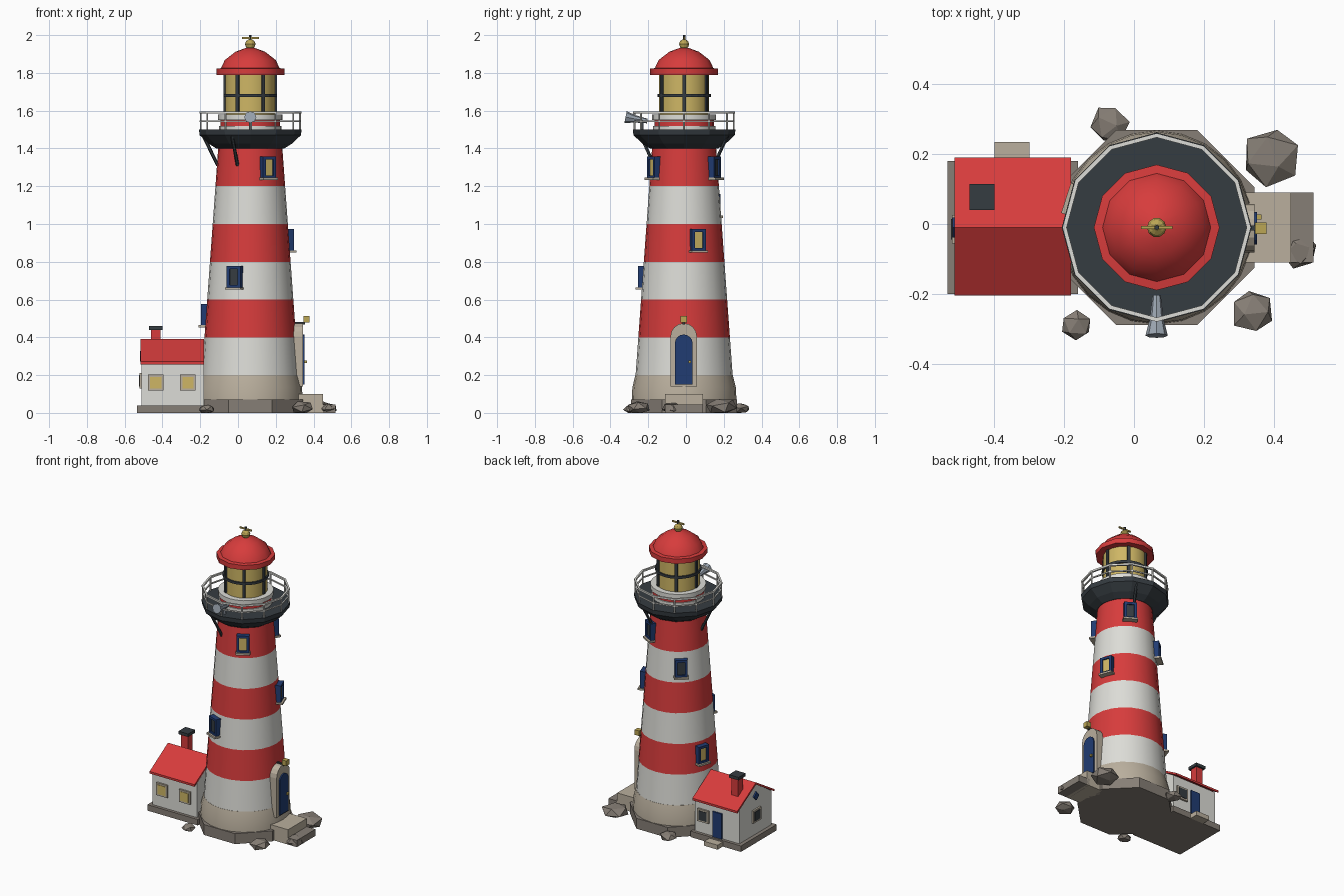
import bpy, bmesh, math, random
from mathutils import Matrix, Vector

cube = bpy.data.objects.get("Cube")
if cube:
    bpy.data.objects.remove(cube, do_unlink=True)

random.seed(4)
CX, CY = 0.065, -0.01


def material(name, r, g, b):
    m = bpy.data.materials.new(name)
    m.use_nodes = True
    m.diffuse_color = (r, g, b, 1)
    m.node_tree.nodes["Principled BSDF"].inputs["Base Color"].default_value = (r, g, b, 1)
    return m


RED = material("signal red", 0.68, 0.045, 0.045)
WHITE = material("white paint", 0.72, 0.72, 0.68)
STONE = material("pale stone", 0.49, 0.43, 0.34)
ROCK = material("grey rock", 0.24, 0.21, 0.18)
DARK = material("dark iron", 0.036, 0.045, 0.053)
BLUE = material("navy blue", 0.015, 0.045, 0.17)
YELLOW = material("lit glass", 0.62, 0.47, 0.13)
GOLD = material("brass", 0.50, 0.38, 0.09)
STEEL = material("horn steel", 0.32, 0.37, 0.43)
smooth_parts = []


def finish(name, bm, mats):
    bmesh.ops.recalc_face_normals(bm, faces=bm.faces)
    mesh = bpy.data.meshes.new(name)
    bm.to_mesh(mesh)
    bm.free()
    for m in mats:
        mesh.materials.append(m)
    ob = bpy.data.objects.new(name, mesh)
    bpy.context.collection.objects.link(ob)
    return ob


def box(name, center, size, mat, frame=Matrix()):
    bm = bmesh.new()
    m = frame @ Matrix.Translation(center) @ Matrix.Diagonal((*size, 1))
    bmesh.ops.create_cube(bm, size=1, matrix=m)
    return finish(name, bm, [mat])


def span(name, lo, hi, mat):
    lo, hi = Vector(lo), Vector(hi)
    return box(name, (lo + hi) / 2, hi - lo, mat)


def lathe(name, profile, mats, sides=12, phase=0.0, smooth=False, ring=False):
    """Turn (radius, z) points about the tower axis; one material per segment."""
    bm = bmesh.new()
    loops = []
    for r, z in profile:
        loops.append([bm.verts.new((CX + r * math.cos(a), CY + r * math.sin(a), z))
                      for a in (phase + math.tau * i / sides for i in range(sides))])
    pairs = list(zip(loops, loops[1:] + loops[:1])) if ring else list(zip(loops, loops[1:]))
    for k, (a, b) in enumerate(pairs):
        for i in range(sides):
            j = (i + 1) % sides
            bm.faces.new((a[i], a[j], b[j], b[i])).material_index = k % len(mats)
    if not ring:
        bm.faces.new(loops[0])
        bm.faces.new(loops[-1]).material_index = (len(loops) - 2) % len(mats)
    ob = finish(name, bm, mats)
    if smooth:
        smooth_parts.append(ob)
    return ob


def hoop(name, r, z, t, mat, sides=12):
    return lathe(name, [(r - t, z - t), (r + t, z - t), (r + t, z + t), (r - t, z + t)],
                 [mat], sides, ring=True)


def rod(name, a, b, r1, mat, r2=None, sides=6):
    a, b = Vector(a), Vector(b)
    m = Matrix.Translation((a + b) / 2) @ (b - a).to_track_quat('Z', 'Y').to_matrix().to_4x4()
    bm = bmesh.new()
    bmesh.ops.create_cone(bm, cap_ends=True, segments=sides, radius1=r1,
                          radius2=r1 if r2 is None else r2, depth=(b - a).length, matrix=m)
    return finish(name, bm, [mat])


def prism(name, outline, depth, mat, frame):
    """Extrude a local (y, z) outline along local x."""
    bm = bmesh.new()
    face = bm.faces.new([bm.verts.new((0, y, z)) for y, z in outline])
    new = bmesh.ops.extrude_face_region(bm, geom=[face])["geom"]
    bmesh.ops.translate(bm, vec=(depth, 0, 0),
                        verts=[v for v in new if isinstance(v, bmesh.types.BMVert)])
    bm.transform(frame)
    return finish(name, bm, [mat])


def polar(angle, r, z):
    a = math.radians(angle)
    return Vector((CX + r * math.cos(a), CY + r * math.sin(a), z))


def facing(pos, angle):
    return Matrix.Translation(pos) @ Matrix.Rotation(math.radians(angle), 4, 'Z')


# Tower: plinth, stone foot and painted stripes
lathe("plinth", [(0.303, 0), (0.303, 0.07)], [ROCK], 8, math.pi / 8)
lathe("stone_foot", [(0.277, 0.07), (0.274, 0.135), (0.258, 0.2)], [STONE], 24, smooth=True)
tower_r = lambda z: 0.257 - 0.0725 * (z - 0.2)
lathe("striped_tower", [(tower_r(0.2 * k), 0.2 * k) for k in range(1, 8)],
      [WHITE, RED], 24, smooth=True)

# Gallery, railing and brackets
lathe("gallery_deck", [(0.18, 1.4), (0.22, 1.425), (0.268, 1.47), (0.272, 1.5)], [DARK])
for z, t in ((1.59, 0.006), (1.545, 0.004)):
    hoop("gallery_rail", 0.264, z, t, WHITE)
for i in range(12):
    rod("rail_post", polar(30 * i, 0.263, 1.5), polar(30 * i, 0.263, 1.59), 0.005, WHITE)
for angle in (67, 180, 247):
    rod("gallery_bracket", polar(angle, 0.172, 1.31), polar(angle, 0.25, 1.47), 0.009, DARK)

# Lantern room
lathe("lantern_curb", [(0.165, 1.5), (0.165, 1.52)], [WHITE], 24, smooth=True)
lathe("lantern_drum", [(0.158, 1.52), (0.158, 1.555)], [RED], 24, smooth=True)
lathe("lantern_sill", [(0.17, 1.55), (0.17, 1.58)], [WHITE], 24, smooth=True)
lathe("lantern_glass", [(0.133, 1.58), (0.133, 1.8)], [YELLOW], 24, smooth=True)
hoop("glazing_ring", 0.134, 1.68, 0.008, DARK, 24)
for i in range(6):
    box("glazing_bar", (0, 0, 0), (0.016, 0.018, 0.21), DARK,
        facing(polar(60 * i, 0.133, 1.69), 60 * i))

# Roof, ball and weather vane
lathe("lantern_roof", [(0.14, 1.79), (0.18, 1.79), (0.18, 1.822), (0.155, 1.825), (0.135, 1.868),
                       (0.078, 1.912), (0.03, 1.93), (0.012, 1.934)], [RED], smooth=True)
lathe("finial_ball", [(0.012, 1.925), (0.023, 1.937), (0.028, 1.953), (0.022, 1.968),
                      (0.008, 1.978)], [GOLD], 10)
rod("vane_pole", (CX, CY, 1.96), (CX, CY, 2.0), 0.007, DARK)
box("vane_arrow", (CX, CY, 1.985), (0.09, 0.009, 0.009), GOLD)

# Fog horn
rod("fog_horn", (CX, -0.205, 1.545), (CX, -0.29, 1.56), 0.012, STEEL, 0.022, 8)
rod("fog_horn_mouth", (CX, -0.28, 1.558), (CX, -0.32, 1.566), 0.022, STEEL, 0.032, 8)
rod("horn_stand", (CX, -0.235, 1.5), (CX, -0.235, 1.55), 0.009, STEEL)

# Tower windows: angle, height, glass
for angle, z, glass in ((-60, 1.3, YELLOW), (60, 1.3, DARK), (130, 1.1, DARK),
                        (20, 0.915, YELLOW), (-111, 0.72, DARK), (162, 0.52, YELLOW)):
    f = facing(polar(angle, tower_r(z), z), angle)
    for s in (-1, 1):
        box("window_jamb", (0.002, s * 0.031, 0), (0.05, 0.016, 0.115), BLUE, f)
        box("window_head", (0.002, 0, s * 0.05), (0.05, 0.075, 0.015), BLUE, f)
    box("window_pane", (-0.002, 0, 0), (0.04, 0.05, 0.09), glass, f)
    box("window_sill", (0.012, 0, -0.061), (0.055, 0.09, 0.012), STONE, f)


# Arched entrance
def arch(w, z0, z1):
    return [(-w, z0), (w, z0)] + [(w * math.cos(math.pi * i / 8), z1 - w + w * math.sin(math.pi * i / 8))
                                  for i in range(9)]


prism("door_surround", arch(0.07, 0.14, 0.475), 0.115, STONE, facing((0.23, -0.012, 0), 0))
prism("front_door", arch(0.047, 0.15, 0.415), 0.008, BLUE, facing((0.345, -0.012, 0), 0))
box("door_knob", (0.358, 0.02, 0.27), (0.014, 0.014, 0.014), GOLD)
box("door_lamp", (0.363, -0.012, 0.495), (0.032, 0.034, 0.034), GOLD)
box("lamp_arm", (0.315, -0.012, 0.475), (0.08, 0.014, 0.012), DARK)
span("landing", (0.28, -0.11, 0), (0.45, 0.09, 0.1), STONE)
span("lower_step", (0.43, -0.11, 0), (0.515, 0.09, 0.045), ROCK)

# Cottage body and roof
span("cottage_base", (-0.535, -0.2, 0), (-0.16, 0.18, 0.04), ROCK)
prism("cottage_walls", [(-0.18, 0.04), (0.16, 0.04), (0.16, 0.27), (-0.01, 0.378), (-0.18, 0.27)],
      0.33, WHITE, facing((-0.51, 0, 0), 0))
prism("cottage_roof", [(-0.205, 0.257), (-0.01, 0.376), (0.19, 0.257), (0.19, 0.271),
                       (-0.01, 0.39), (-0.205, 0.271)], 0.335, RED, facing((-0.515, 0, 0), 0))
span("chimney", (-0.46, 0.053, 0.28), (-0.41, 0.103, 0.44), RED)
span("chimney_cap", (-0.472, 0.04, 0.44), (-0.4, 0.115, 0.46), DARK)

# Cottage windows and back door
for pos, angle, glass in (((-0.435, -0.18, 0.16), -90, YELLOW), ((-0.265, -0.18, 0.16), -90, YELLOW),
                          ((-0.51, -0.015, 0.17), 180, DARK), ((-0.245, 0.16, 0.16), 90, DARK)):
    f = facing(pos, angle)
    box("cottage_window_frame", (0.004, 0, 0), (0.016, 0.082, 0.084), STONE, f)
    box("cottage_window_pane", (0.011, 0, 0), (0.008, 0.06, 0.062), glass, f)
box("gable_vent", (0, 0, 0), (0.016, 0.04, 0.04), BLUE,
    facing((-0.512, -0.01, 0.3), 0) @ Matrix.Rotation(math.pi / 4, 4, 'X'))
box("cottage_door", (-0.35, 0.163, 0.125), (0.07, 0.014, 0.17), BLUE)
span("cottage_step", (-0.4, 0.15, 0), (-0.3, 0.235, 0.03), STONE)

# Shore rocks
for x, y, r, top in ((-0.07, 0.285, 0.057, 0.055), (0.395, 0.19, 0.088, 0.08),
                     (0.475, -0.075, 0.055, 0.055), (0.34, -0.25, 0.066, 0.065),
                     (-0.165, -0.29, 0.046, 0.045)):
    bm = bmesh.new()
    bmesh.ops.create_icosphere(bm, subdivisions=1, radius=1)
    spin = Matrix.Rotation(random.uniform(0, 6), 3, 'Z') @ Matrix.Rotation(0.4, 3, 'X')
    for v in bm.verts:
        p = spin @ v.co * random.uniform(0.92, 1.05)
        v.co = (x + p.x * r, y + p.y * r, max(0, top * (0.42 + 0.58 * p.z)))
    finish("shore_rock", bm, [ROCK])

# Smooth shading for round parts
bpy.ops.object.select_all(action='DESELECT')
for ob in smooth_parts:
    ob.select_set(True)
bpy.context.view_layer.objects.active = smooth_parts[0]
bpy.ops.object.shade_smooth_by_angle(angle=math.radians(32))
